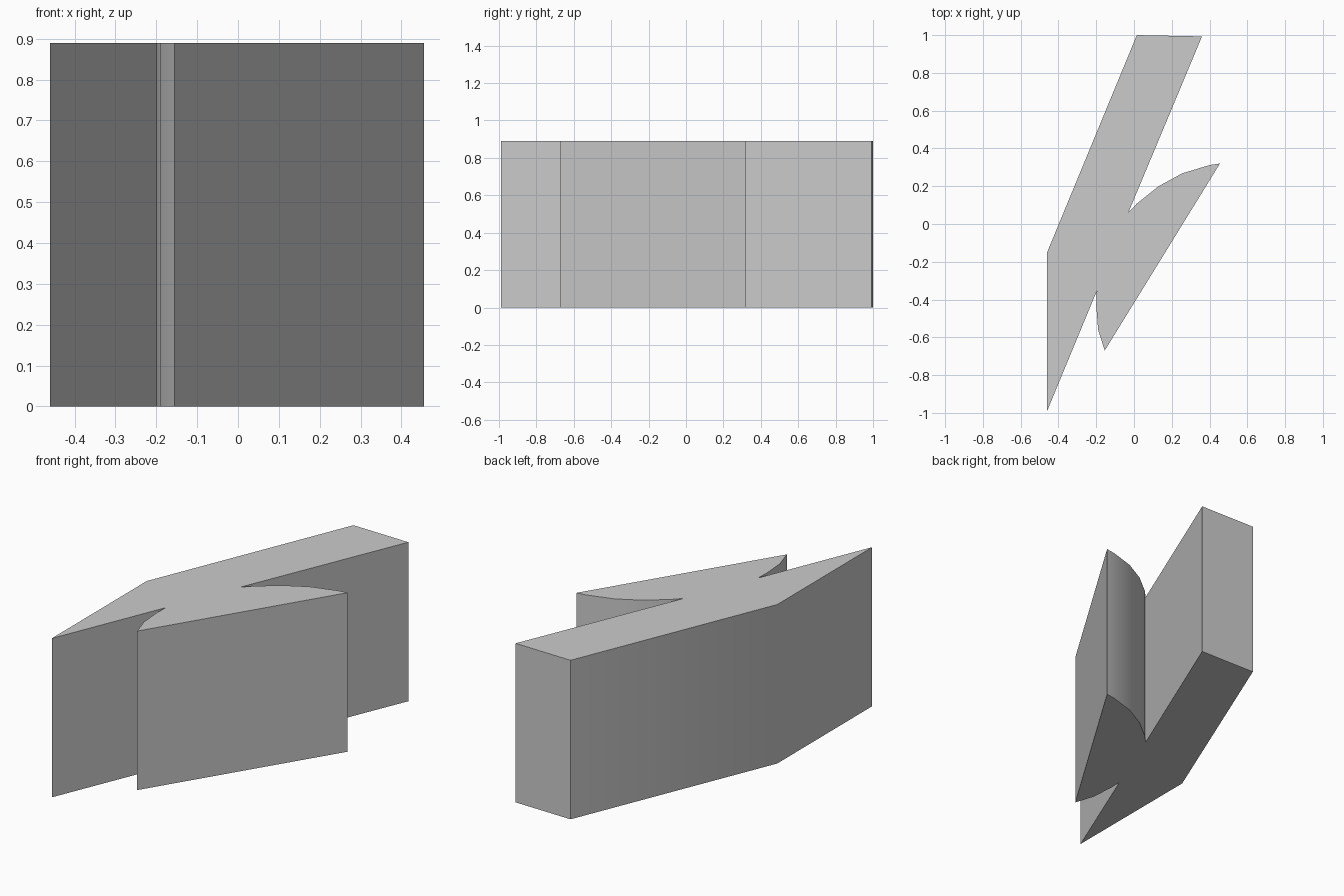
import bpy
import bmesh
import math

cube = bpy.data.objects.get("Cube")
if cube:
    bpy.data.objects.remove(cube, do_unlink=True)

HEIGHT = 0.89

# Plain grey material
grey = bpy.data.materials.new("plain grey")
grey.use_nodes = True
colour = (0.6, 0.6, 0.6, 1)
grey.diffuse_color = colour
grey.node_tree.nodes["Principled BSDF"].inputs["Base Color"].default_value = colour

# Outline, counter-clockwise from above: long arm, then short arm
long_arm_left = [(0.015, 1.0), (-0.46, -0.15), (-0.46, -0.99)]
front_notch = [(-0.197, -0.355), (-0.2, -0.43), (-0.19, -0.56), (-0.155, -0.67)]
back_notch = [(0.455, 0.32), (0.4, 0.312), (0.255, 0.268),
              (0.13, 0.2), (0.015, 0.108), (-0.03, 0.06)]
long_arm_tip = [(0.36, 0.993)]
outline = long_arm_left + front_notch + back_notch + long_arm_tip

# Extrude the outline into a thick slab
bm = bmesh.new()
base = bm.faces.new([bm.verts.new((x, y, 0)) for x, y in outline])
raised = bmesh.ops.extrude_face_region(bm, geom=[base], use_keep_orig=True)
top = [v for v in raised["geom"] if isinstance(v, bmesh.types.BMVert)]
bmesh.ops.translate(bm, verts=top, vec=(0, 0, HEIGHT))
bmesh.ops.recalc_face_normals(bm, faces=bm.faces)

mesh = bpy.data.meshes.new("bolt_slab")
bm.to_mesh(mesh)
bm.free()
mesh.materials.append(grey)
slab = bpy.data.objects.new("bolt_slab", mesh)
bpy.context.collection.objects.link(slab)

# Smooth the curved notch walls and keep the corners sharp
bpy.ops.object.select_all(action="DESELECT")
slab.select_set(True)
bpy.context.view_layer.objects.active = slab
bpy.ops.object.shade_smooth_by_angle(angle=math.radians(30))
